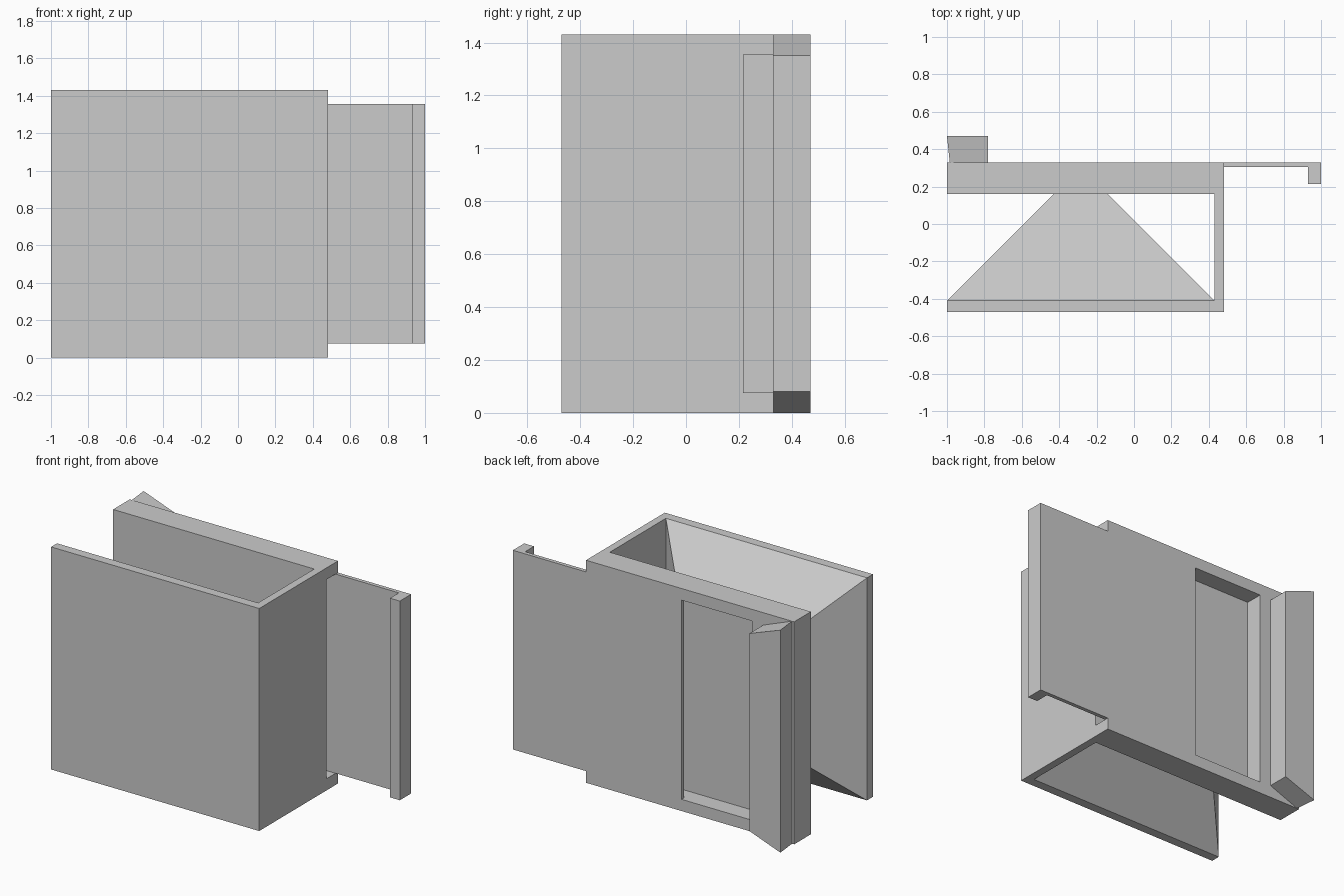
import bpy
import bmesh
from mathutils import Vector

old = bpy.data.objects.get("Cube")
if old:
    bpy.data.objects.remove(old, do_unlink=True)

HEIGHT = 1.43
SLOT_LOW, SLOT_HIGH = 0.075, 1.355

grey = bpy.data.materials.new("plain_grey")
grey.use_nodes = True
colour = (0.6, 0.6, 0.6, 1)
grey.diffuse_color = colour
grey.node_tree.nodes["Principled BSDF"].inputs["Base Color"].default_value = colour


def make_object(name, bm):
    bmesh.ops.recalc_face_normals(bm, faces=bm.faces)
    mesh = bpy.data.meshes.new(name)
    bm.to_mesh(mesh)
    bm.free()
    mesh.materials.append(grey)
    obj = bpy.data.objects.new(name, mesh)
    bpy.context.collection.objects.link(obj)
    return obj


def prism(name, outline, low, high):
    """Extrude an outline in x and y from one height to another."""
    bm = bmesh.new()
    face = bm.faces.new([bm.verts.new((x, y, low)) for x, y in outline])
    result = bmesh.ops.extrude_face_region(bm, geom=[face])
    top = [v for v in result["geom"] if isinstance(v, bmesh.types.BMVert)]
    bmesh.ops.translate(bm, verts=top, vec=Vector((0, 0, high - low)))
    return make_object(name, bm)


def loft(name, first, second):
    """Join two four-sided rings into a closed solid."""
    bm = bmesh.new()
    a = [bm.verts.new(p) for p in first]
    b = [bm.verts.new(p) for p in second]
    bm.faces.new(a)
    bm.faces.new(b)
    for i in range(4):
        j = (i + 1) % 4
        bm.faces.new((a[i], a[j], b[j], b[i]))
    return make_object(name, bm)


def upright_rect(x0, x1, y, z0, z1):
    return [(x0, y, z0), (x1, y, z0), (x1, y, z1), (x0, y, z1)]


# U-shaped housing: front plate, side wall and thick back plate
housing = prism("housing", [(-1, -0.47), (0.48, -0.47), (0.48, 0.33), (-1, 0.33),
                            (-1, 0.16), (0.43, 0.16), (0.43, -0.41), (-1, -0.41)],
                0, HEIGHT)

# Slot in the back plate, open at the side wall
cutter = prism("slot_cutter", [(-0.7, 0.215), (0.6, 0.215), (0.6, 0.5), (-0.7, 0.5)],
               SLOT_LOW, SLOT_HIGH)
cutter.hide_render = True
cut = housing.modifiers.new("slot", 'BOOLEAN')
cut.operation = 'DIFFERENCE'
cut.solver = 'EXACT'
cut.object = cutter
bpy.context.view_layer.objects.active = housing
bpy.ops.object.modifier_apply(modifier=cut.name)
bpy.data.objects.remove(cutter, do_unlink=True)

# Tapered block between the front and back plates, with 45 degree sides
taper = 0.57
loft("tapered_block",
     upright_rect(-1, 0.43, -0.41, 0, HEIGHT),
     upright_rect(-1 + taper, 0.43 - taper, -0.41 + taper, taper, HEIGHT - taper))

# Sliding plate with a hooked lip at its outer end
prism("sliding_plate", [(-0.2, 0.33), (-0.2, 0.305), (0.93, 0.305), (0.93, 0.215),
                        (1, 0.215), (1, 0.33)], SLOT_LOW, SLOT_HIGH)

# Rear grip bar with sloping ends
ring = lambda y, edge: [(edge, y, 0), (-0.78, y, 0.08),
                        (-0.78, y, HEIGHT - 0.08), (edge, y, HEIGHT)]
loft("rear_grip", ring(0.33, -0.985), ring(0.47, -1))
